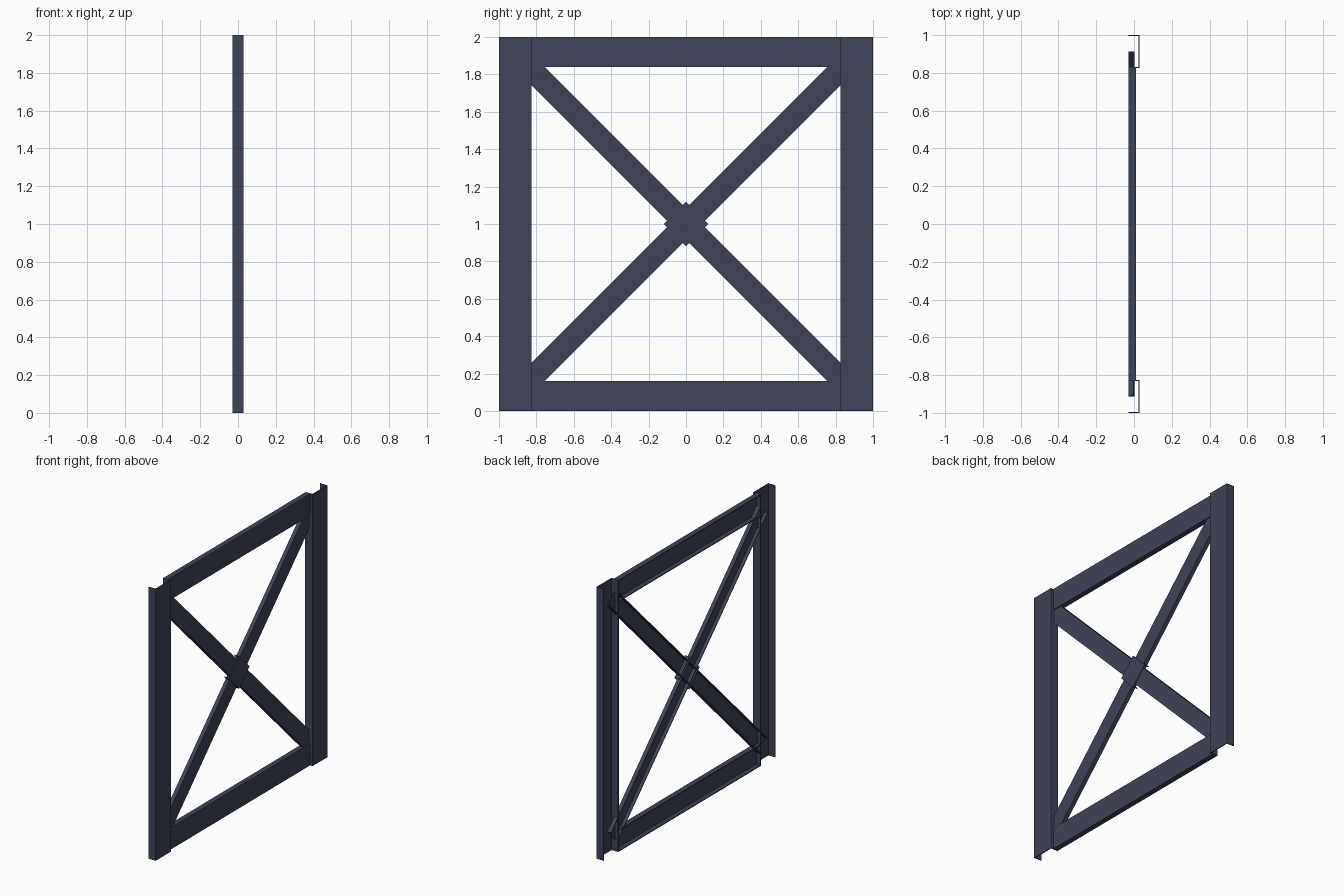
import bpy, bmesh
from math import pi, sqrt
from mathutils import Matrix, Vector

cube = bpy.data.objects.get("Cube")
if cube:
    bpy.data.objects.remove(cube, do_unlink=True)

slate = bpy.data.materials.new("dark_slate_blue")
slate.use_nodes = True
colour = (0.05, 0.056, 0.097, 1)
slate.diffuse_color = colour
slate.node_tree.nodes["Principled BSDF"].inputs["Base Color"].default_value = colour

WALL = 0.006
BACK = -0.03


def channel(name, length, width, back, face, centre, angle):
    """Folded U section: web towards +x, open towards -x, running along z and
    turned by angle about x."""
    h = width / 2
    inner = h - WALL
    profile = [(back, -h), (face, -h), (face, h), (back, h),
               (back, inner), (face - WALL, inner),
               (face - WALL, -inner), (back, -inner)]
    bm = bmesh.new()
    base = bm.faces.new([bm.verts.new((x, y, -length / 2)) for x, y in profile])
    ext = bmesh.ops.extrude_face_region(bm, geom=[base])
    top = [v for v in ext["geom"] if isinstance(v, bmesh.types.BMVert)]
    bmesh.ops.translate(bm, verts=top, vec=(0, 0, length))
    place = Matrix.Translation(Vector((0, *centre))) @ Matrix.Rotation(angle, 4, "X")
    bmesh.ops.transform(bm, matrix=place, verts=bm.verts)
    bmesh.ops.recalc_face_normals(bm, faces=bm.faces)
    mesh = bpy.data.meshes.new(name)
    bm.to_mesh(mesh)
    bm.free()
    mesh.materials.append(slate)
    obj = bpy.data.objects.new(name, mesh)
    bpy.context.collection.objects.link(obj)


POST_W, RAIL_W = 0.175, 0.16
span = 2 - 2 * POST_W

# Upright posts, standing proud of the rails
for name, side in (("front_post", -1), ("back_post", 1)):
    channel(name, 2, POST_W, BACK, 0.03, (side * (1 - POST_W / 2), 1), 0)

# Horizontal rails between the posts
for name, side in (("bottom_rail", -1), ("top_rail", 1)):
    channel(name, span, RAIL_W, BACK, 0.01,
            (0, 1 + side * (1 - RAIL_W / 2)), pi / 2)

# Crossed braces, ending inside the corners of the frame
for name, turn in (("rising_brace", -1), ("falling_brace", 1)):
    channel(name, 2 * 0.87 * sqrt(2), 0.12, -0.028, 0.002, (0, 1), turn * pi / 4)

# Joint cover where the braces meet
channel("centre_cover", 0.17, 0.17, -0.028, 0.01, (0, 1), pi / 4)
